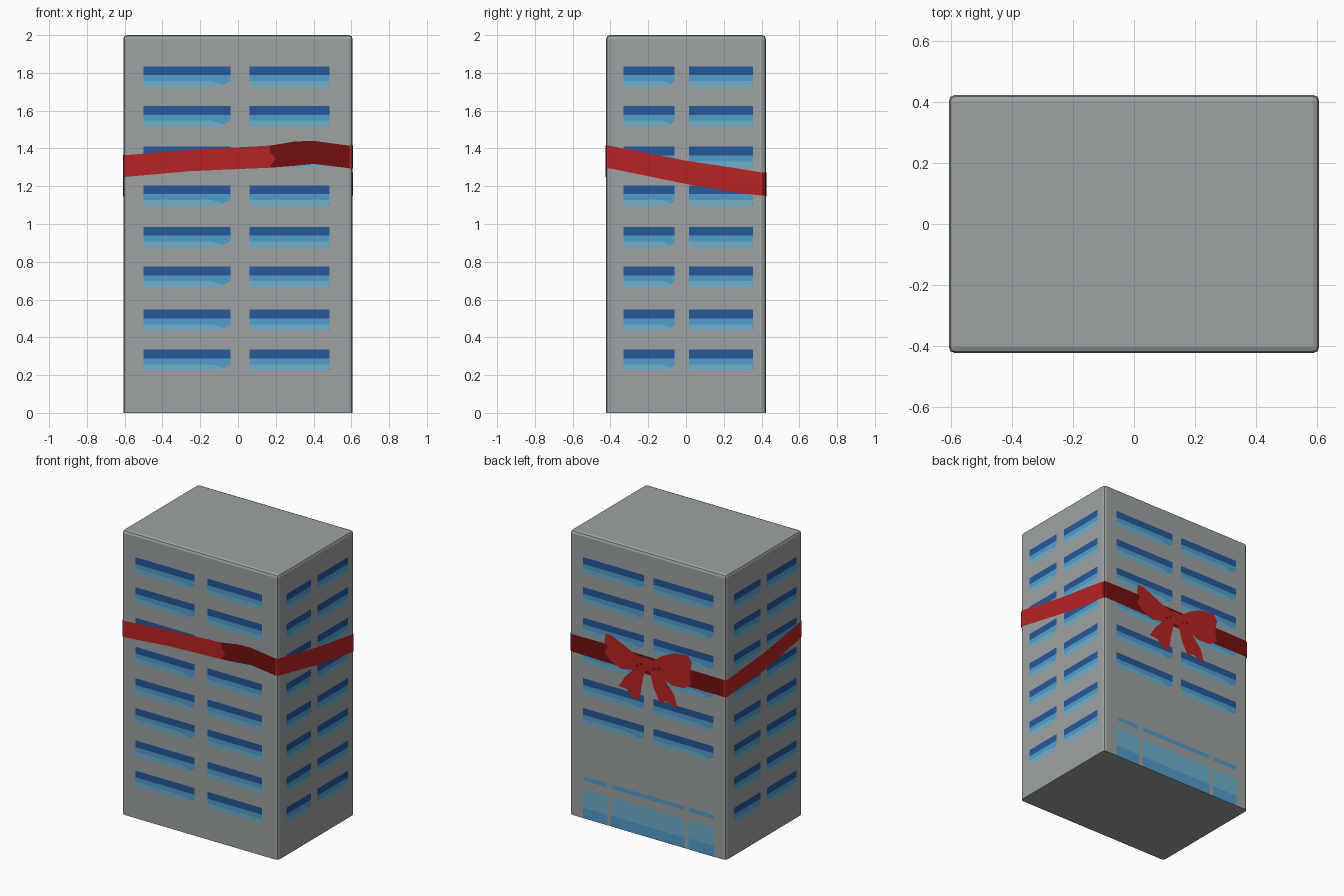
import bpy, bmesh

if "Cube" in bpy.data.objects:
    bpy.data.objects.remove(bpy.data.objects["Cube"])

X, Y, H = 0.607, 0.423, 2.0   # half width, half depth, height
BEV = 0.02


def lin(c):
    c /= 255
    return c / 12.92 if c <= 0.04045 else ((c + 0.055) / 1.055) ** 2.4


def material(name, r, g, b):
    m = bpy.data.materials.new(name)
    m.diffuse_color = (lin(r), lin(g), lin(b), 1)
    m.use_nodes = True
    m.node_tree.nodes["Principled BSDF"].inputs["Base Color"].default_value = m.diffuse_color
    return m


GREY = material("wall grey", 158, 162, 163)
DARK = material("dark window blue", 38, 88, 155)
MID = material("mid window blue", 82, 158, 203)
LIGHT = material("light window blue", 110, 176, 203)
RED = material("ribbon red", 184, 35, 36)
DEEP = material("deep ribbon red", 115, 16, 16)


def finish(bm, name, mats):
    me = bpy.data.meshes.new(name)
    bm.to_mesh(me)
    bm.free()
    for m in mats:
        me.materials.append(m)
    ob = bpy.data.objects.new(name, me)
    bpy.context.collection.objects.link(ob)
    return ob


# u runs from the viewer's left to right when looking straight at a side
SIDES = {
    "front": lambda u, z, o: (u, -Y - o, z),
    "right": lambda u, z, o: (X + o, u, z),
    "back": lambda u, z, o: (-u, Y + o, z),
    "left": lambda u, z, o: (-X - o, -u, z),
}


def plate(bm, side, pts, off, mat):
    f = bm.faces.new([bm.verts.new(SIDES[side](u, z, off)) for u, z in pts])
    f.normal_update()
    f.material_index = mat
    if len(pts) > 4:
        bmesh.ops.triangulate(bm, faces=[f])


def rect(u0, u1, z0, z1):
    return [(u0, z0), (u1, z0), (u1, z1), (u0, z1)]


# building body with bevelled upright and top edges
bm = bmesh.new()
bmesh.ops.create_cube(bm, size=1)
for v in bm.verts:
    v.co = (v.co.x * 2 * X, v.co.y * 2 * Y, (v.co.z + 0.5) * H)
edges = [e for e in bm.edges if max(v.co.z for v in e.verts) > 1]
bmesh.ops.bevel(bm, geom=edges, offset=BEV, segments=2, profile=0.5, affect='EDGES')
finish(bm, "building_body", [GREY])

# windows: dark top band, mid band and light sill band
ROWS = [1.835, 1.625, 1.41, 1.205, 0.985, 0.775, 0.547, 0.335]


def window(bm, side, u0, u1, top, cut):
    w = u1 - u0
    b, m = top - 0.11, top - 0.047
    plate(bm, side, rect(u0, u1, m, top), 0.001, 0)
    c = 0.15 * w if cut else 0.01
    plate(bm, side, [(u0 + 0.012, b), (u1 - c, b), (u1, b + (0.03 if cut else 0.005)),
                     (u1, m), (u0, m), (u0, b + 0.02)], 0.001, 1)
    e = 0.22 * w if cut else 0.0
    plate(bm, side, [(u0 + 0.012, b), (u1 - c, b), (u1 - c * 0.5, b + 0.012),
                     (u1 - e, b + 0.032), (u0, b + 0.032), (u0, b + 0.02)], 0.002, 2)


COLUMNS = {
    "front": ((-0.5, -0.04), (0.06, 0.485)),
    "right": ((-0.33, -0.06), (0.015, 0.355)),
    "back": ((-0.505, -0.03), (0.045, 0.51)),
    "left": ((-0.335, -0.04), (0.03, 0.36)),
}
for side, cols in COLUMNS.items():
    bm = bmesh.new()
    for top in (ROWS[:6] if side == "back" else ROWS):
        for i, (u0, u1) in enumerate(cols):
            window(bm, side, u0, u1, top, i == 0 or side == "back")
    finish(bm, side + "_windows", [DARK, MID, LIGHT])

# ground floor entrance on the back: glass panels with strip windows above
bm = bmesh.new()
for u0, u1 in ((-0.505, -0.315), (-0.285, 0.285), (0.315, 0.515)):
    plate(bm, "back", rect(u0, u1, 0.0, 0.075), 0.001, 0)
    plate(bm, "back", rect(u0, u1, 0.075, 0.205), 0.001, 1)
    plate(bm, "back", rect(u0 + 0.005, u1 - 0.005, 0.265, 0.295), 0.001, 0)
finish(bm, "entrance_glass", [MID, LIGHT])

# ribbon wrapped around the building: (x, y, low z, high z, deep red flag)
O = 0.003
px, py, k = X + O, Y + O, BEV * 0.293


def corner(sx, sy, lo, hi, x_first, deep):
    pts = [(sx * px, sy * (py - BEV)), (sx * (px - k), sy * (py - k)),
           (sx * (px - BEV), sy * py)]
    if not x_first:
        pts.reverse()
    return [(x, y, lo, hi, deep) for x, y in pts]


ring = corner(-1, -1, 1.25, 1.365, True, 0)
ring += [(-0.25, -py, 1.28, 1.393, 0), (0.17, -py, 1.298, 1.415, 1),
         (0.3, -py, 1.308, 1.437, 1), (0.4, -py, 1.318, 1.44, 1)]
ring += corner(1, -1, 1.295, 1.415, False, 0)
ring += [(px, 0.0, 1.212, 1.335, 0), (px, 0.25, 1.168, 1.298, 0)]
ring += corner(1, 1, 1.15, 1.272, True, 1)
ring += [(0.3, py, 1.145, 1.275, 1)]
ring += corner(-1, 1, 1.145, 1.265, False, 0)
ring += [(-px, 0.0, 1.175, 1.3, 0)]
bm = bmesh.new()
cols = [(bm.verts.new((x, y, lo)), bm.verts.new((x, y, hi))) for x, y, lo, hi, d in ring]
for i, (a, b) in enumerate(cols):
    c, d = cols[(i + 1) % len(cols)]
    f = bm.faces.new((a, c, d, b))
    f.material_index = ring[i][4]
# pointed end of the bright front section
plate(bm, "front", [(0.165, 1.299), (0.2, 1.345), (0.165, 1.385)], 0.004, 0)
finish(bm, "ribbon_band", [RED, DEEP])

# bow on the back: two loops, two tails and small creases at the knot
bm = bmesh.new()
LOOPS = [(0, 1.17), (0.095, 1.163), (0.19, 1.12), (0.285, 1.125), (0.34, 1.166),
         (0.33, 1.24), (0.345, 1.32), (0.317, 1.362), (0.214, 1.353), (0.11, 1.305),
         (0.04, 1.25), (0, 1.258), (-0.05, 1.25), (-0.11, 1.27), (-0.206, 1.314),
         (-0.28, 1.345), (-0.325, 1.348), (-0.335, 1.29), (-0.31, 1.25), (-0.335, 1.21),
         (-0.285, 1.165), (-0.2, 1.13), (-0.1, 1.155)]
TAILS = [
    [(-0.015, 1.19), (-0.1, 1.16), (-0.17, 1.09), (-0.225, 1.005), (-0.16, 1.0),
     (-0.11, 0.947), (-0.06, 0.96), (-0.045, 1.06)],
    [(0.015, 1.19), (0.045, 1.07), (0.095, 0.975), (0.14, 0.995), (0.235, 0.968),
     (0.206, 1.06), (0.127, 1.15)],
]
plate(bm, "back", LOOPS, 0.005, 0)
for tail in TAILS:
    plate(bm, "back", tail, 0.0045, 0)
for u, z in ((-0.08, 1.185), (-0.05, 1.205), (0.05, 1.2), (0.09, 1.21)):
    plate(bm, "back", [(u - 0.014, z), (u, z - 0.012), (u + 0.014, z), (u, z + 0.012)], 0.006, 1)
finish(bm, "ribbon_bow", [RED, DEEP])
